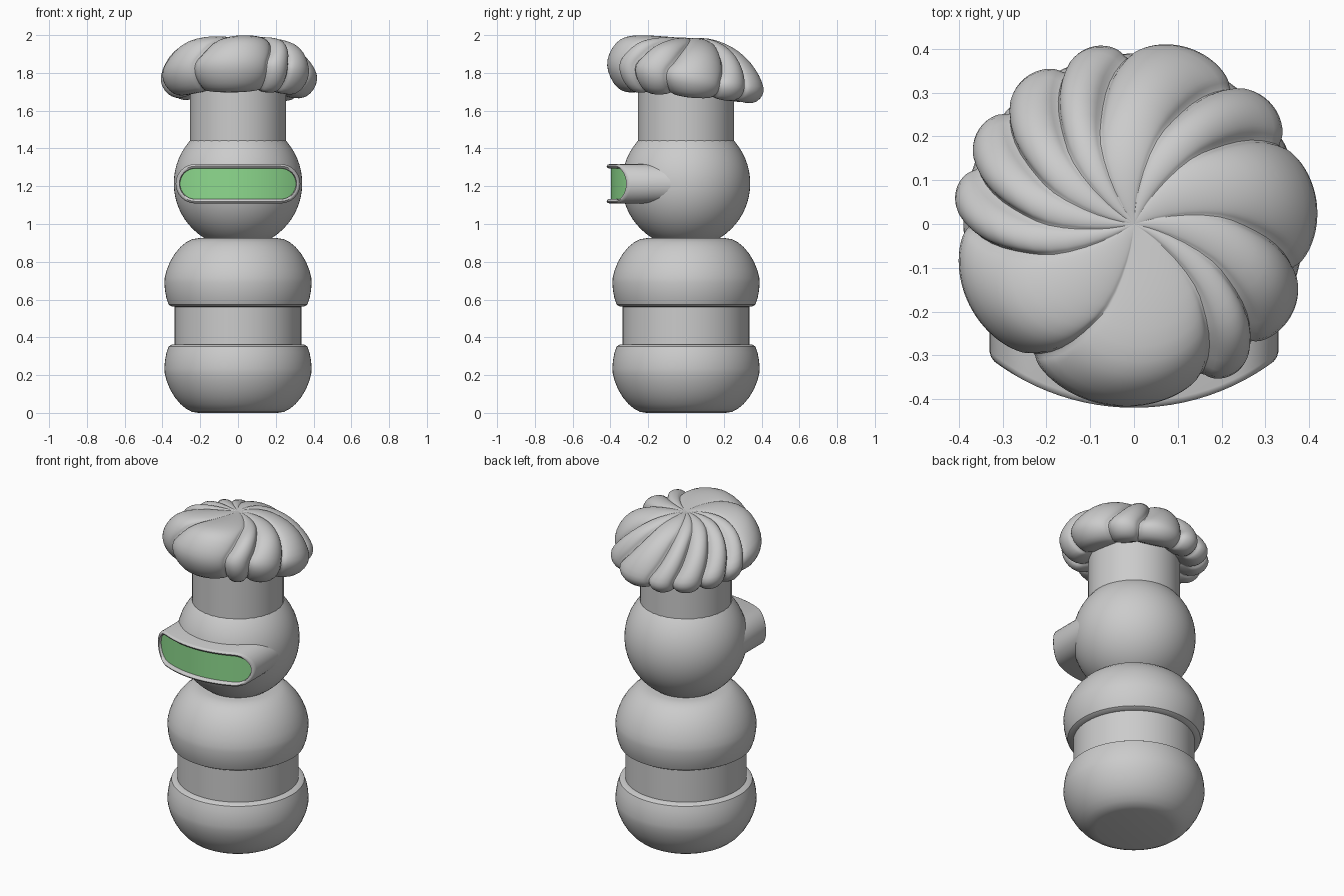
import bpy, bmesh
from math import sin, cos, pi, radians, sqrt

if "Cube" in bpy.data.objects:
    bpy.data.objects.remove(bpy.data.objects["Cube"])


def finish(name, bm, angle=40, material=None):
    bmesh.ops.recalc_face_normals(bm, faces=bm.faces)
    mesh = bpy.data.meshes.new(name)
    bm.to_mesh(mesh)
    bm.free()
    ob = bpy.data.objects.new(name, mesh)
    bpy.context.collection.objects.link(ob)
    if material:
        mesh.materials.append(material)
    bpy.ops.object.select_all(action='DESELECT')
    ob.select_set(True)
    bpy.context.view_layer.objects.active = ob
    bpy.ops.object.shade_smooth_by_angle(angle=radians(angle))
    return ob


def bridge(bm, a, b):
    n = len(a)
    for i in range(n):
        bm.faces.new((a[i], a[(i + 1) % n], b[(i + 1) % n], b[i]))


def lathe(name, profile, n=64, angle=40):
    bm = bmesh.new()
    rings = [[bm.verts.new((r * cos(2 * pi * k / n), r * sin(2 * pi * k / n), z))
              for k in range(n)] for r, z in profile]
    for a, b in zip(rings, rings[1:]):
        bridge(bm, a, b)
    bm.faces.new(rings[0])
    bm.faces.new(rings[-1])
    return finish(name, bm, angle)


# Body: two mirrored rounded bulges with a recessed band between
bulge = [(.21, 0), (.245, .006), (.275, .022), (.305, .047), (.335, .083), (.36, .125),
         (.379, .172), (.388, .21), (.39, .235), (.387, .275), (.379, .318), (.367, .352),
         (.35, .362), (.325, .364)]
lathe("lower_body", bulge)
lathe("upper_body", [(r, .925 - z) for r, z in bulge])
lathe("waist_band", [(.335, .34), (.335, .585)])

# Head
bm = bmesh.new()
bmesh.ops.create_uvsphere(bm, u_segments=64, v_segments=32, radius=.34)
bmesh.ops.translate(bm, verts=bm.verts, vec=(0, 0, 1.215))
finish("head", bm)

# Hat band
lathe("hat_band", [(.254, 1.40), (.254, 1.76)], n=32)

# Visor: stadium section pushed forward, front cut to an arc, rounded rim
ZC = 1.213


def arc_y(x):
    return .115 - sqrt(.535 ** 2 - x * x)


def stadium(half_w, half_h):
    flat = half_w - half_h
    cols = [(-flat - half_h * cos(t * pi / 16), half_h * sin(t * pi / 16)) for t in range(1, 8)]
    cols += [(flat * (k / 8 - 1), half_h) for k in range(17)]
    cols += [(-x, z) for x, z in reversed(cols[:7])]
    top = [(-half_w, 0)] + cols + [(half_w, 0)]
    return top + [(x, -z) for x, z in reversed(cols)]


bm = bmesh.new()
rings = []
for inset, depth in ((0, None), (0, .014), (.003, .005), (.011, 0), (.019, .004), (.023, .012), (.023, .045)):
    rings.append([bm.verts.new((x, -.02 if depth is None else arc_y(x) + depth, ZC + z))
                  for x, z in stadium(.33 - inset, .104 - inset)])
for a, b in zip(rings, rings[1:]):
    bridge(bm, a, b)
finish("visor_frame", bm, 50)

# Visor glass: curved panel recessed behind the rim
green = bpy.data.materials.new("green_glass")
green.diffuse_color = (.27, .7, .27, 1)
green.use_nodes = True
green.node_tree.nodes["Principled BSDF"].inputs["Base Color"].default_value = green.diffuse_color
bm = bmesh.new()
vs = [bm.verts.new((x, arc_y(x) + .022, ZC + z)) for x, z in stadium(.308, .082)]
n = len(vs)
for i in range(n // 2):
    quad = [vs[i], vs[i + 1], vs[-i - 1], vs[-i]]
    bm.faces.new(list(dict.fromkeys(quad)))
finish("visor_glass", bm, 40, green)

# Hat puff: swirling pleats, profile blended from front to drooping back
front = [(.05, 1.985), (.12, 1.993), (.2, 2.0), (.28, 2.0), (.345, 1.985), (.39, 1.93),
         (.415, 1.87), (.412, 1.81), (.38, 1.74), (.335, 1.70), (.29, 1.695), (.24, 1.70)]
back = [(.05, 1.985), (.12, 1.985), (.2, 1.96), (.28, 1.915), (.345, 1.85), (.39, 1.785),
        (.42, 1.72), (.415, 1.68), (.38, 1.64), (.335, 1.635), (.29, 1.65), (.24, 1.68)]
grooves = [28, 54, 92, 114, 138, 160, 180, 232, 294, 314, 344, 388]


def pleat(deg):
    if deg < grooves[0]:
        deg += 360
    for a, b in zip(grooves, grooves[1:]):
        if a <= deg <= b:
            dip = 1 - max(0, sin(pi * (deg - a) / (b - a))) ** .55
            narrow = max(0, 1 - (b - a) / 40)
            return dip + .25 * narrow * (1 - dip)
    return 0


bm = bmesh.new()
SEG = 180
rings = []
for (rf, zf), (rb, zb), i in zip(front, back, range(len(front))):
    twist = radians(32) * max(0, 1 - i / 6)
    strength = min(1, (i + .5) / 4)
    ring = []
    for k in range(SEG):
        base = 360 * k / SEG
        a = radians(base) + twist
        t = (1 + sin(a)) / 2
        dip = pleat(base) * strength
        r = (rf + (rb - rf) * t) * 1.015
        if i >= 3:
            r -= .05 * dip * (1 if i < 10 else .3)
        z = zf + (zb - zf) * t
        z += dip * (-.028 if i < 6 else .02 if i > 7 else 0)
        ring.append(bm.verts.new((r * cos(a), r * sin(a), z)))
    rings.append(ring)
for a, b in zip(rings, rings[1:]):
    bridge(bm, a, b)
tip = bm.verts.new((0, 0, 1.98))
for k in range(SEG):
    bm.faces.new((rings[0][k], rings[0][(k + 1) % SEG], tip))
puff = finish("hat_puff", bm, 80)
sub = puff.modifiers.new("smooth", 'SUBSURF')
sub.levels = sub.render_levels = 1
